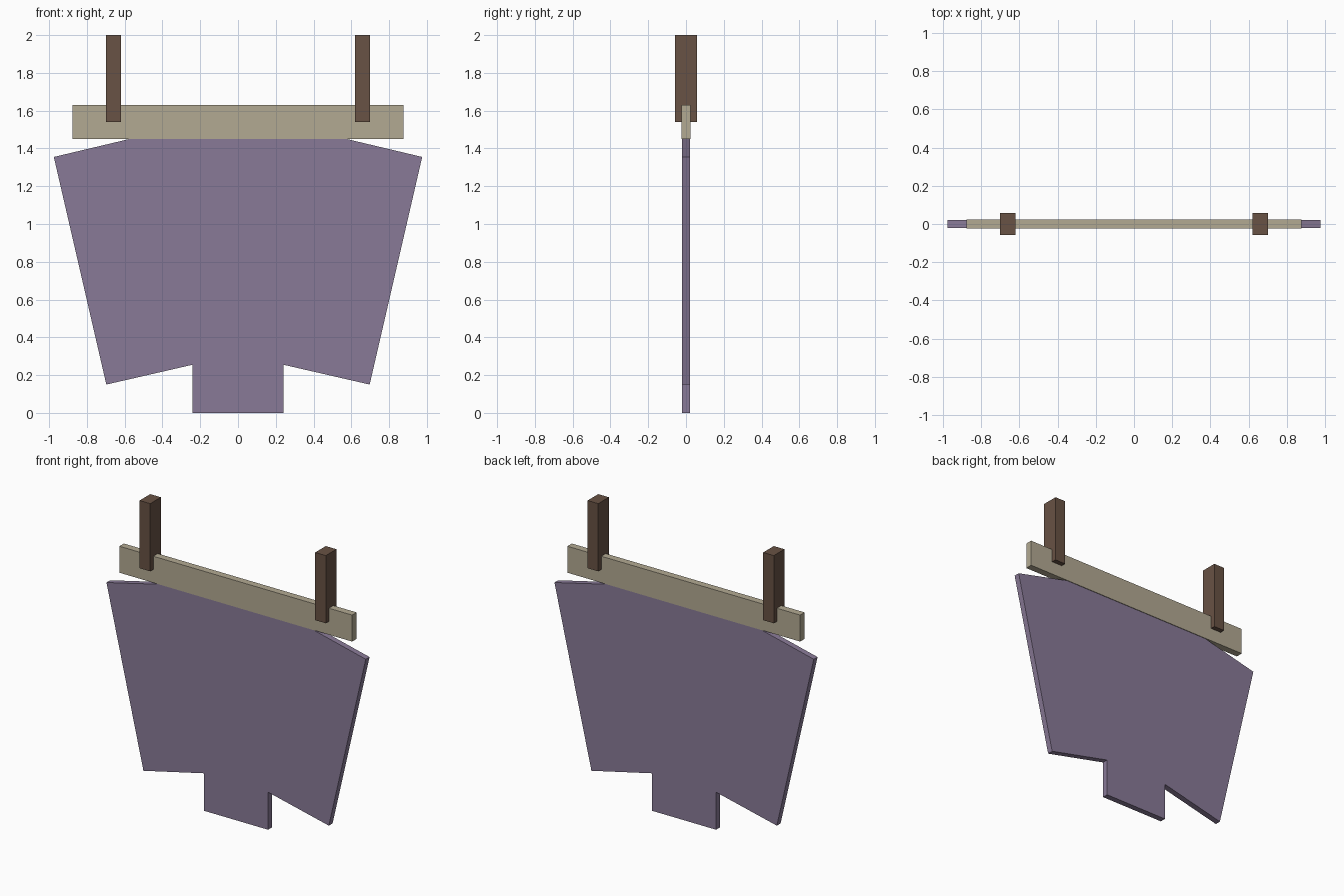
import bpy

if "Cube" in bpy.data.objects:
    bpy.data.objects.remove(bpy.data.objects["Cube"])


def material(name, rgb):
    m = bpy.data.materials.new(name)
    m.diffuse_color = (*rgb, 1)
    m.use_nodes = True
    m.node_tree.nodes["Principled BSDF"].inputs["Base Color"].default_value = m.diffuse_color
    return m


def prism(name, outline, half_depth, mat):
    """Extrude an x-z outline symmetrically along y."""
    n = len(outline)
    verts = [(x, y, z) for y in (-half_depth, half_depth) for x, z in outline]
    faces = [list(range(n)), list(range(2 * n - 1, n - 1, -1))]
    faces += [(i, i + n, (i + 1) % n + n, (i + 1) % n) for i in range(n)]
    mesh = bpy.data.meshes.new(name)
    mesh.from_pydata(verts, [], faces)
    mesh.materials.append(mat)
    obj = bpy.data.objects.new(name, mesh)
    bpy.context.collection.objects.link(obj)
    return obj


def rect(x0, x1, z0, z1):
    return [(x0, z0), (x1, z0), (x1, z1), (x0, z1)]


cloth = material("purple_cloth", (0.25, 0.195, 0.31))
pale_wood = material("pale_wood", (0.45, 0.40, 0.29))
dark_wood = material("dark_wood", (0.138, 0.084, 0.058))

# Hanging cloth: right half of the outline, mirrored to the left
half = [(0.24, 0.0), (0.24, 0.255), (0.697, 0.15), (0.975, 1.355), (0.575, 1.45)]
outline = half + [(-x, z) for x, z in reversed(half)]
prism("hanging_cloth", outline, 0.02, cloth)

# Crossbar along the top of the cloth
prism("crossbar", rect(-0.875, 0.875, 1.45, 1.63), 0.024, pale_wood)

# Two hanger posts gripping the bar
for side, x in (("left", -0.66), ("right", 0.66)):
    prism(f"hanger_post_{side}", rect(x - 0.04, x + 0.04, 1.54, 2.0), 0.057, dark_wood)
